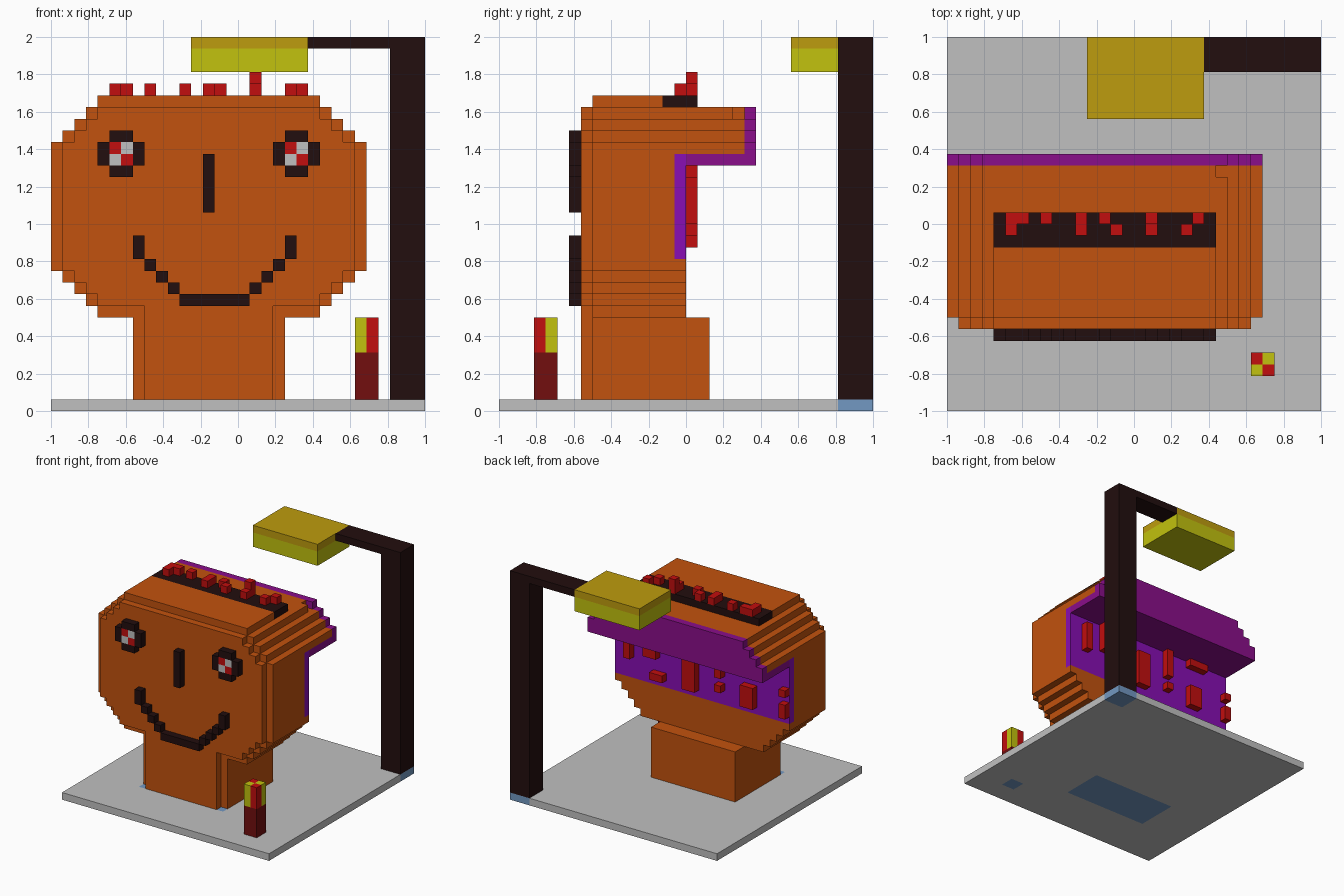
import bpy
import bmesh

cube = bpy.data.objects.get("Cube")
if cube:
    bpy.data.objects.remove(cube, do_unlink=True)

CELL = 1 / 16  # one block of the 32-block grid


def material(name, rgb):
    lin = [((c / 255 + 0.055) / 1.055) ** 2.4 if c > 10 else c / 255 / 12.92 for c in rgb]
    m = bpy.data.materials.new(name)
    m.use_nodes = True
    m.diffuse_color = (*lin, 1)
    bsdf = next(n for n in m.node_tree.nodes if n.type == 'BSDF_PRINCIPLED')
    bsdf.inputs["Base Color"].default_value = (*lin, 1)
    return m


orange = material("orange", (194, 82, 14))
black = material("near_black", (34, 14, 14))
red = material("red", (194, 14, 14))
dark_red = material("dark_red", (114, 14, 14))
grey = material("light_grey", (192, 192, 192))
blue = material("steel_blue", (114, 152, 194))
yellow = material("yellow", (194, 194, 14))
gold = material("gold", (190, 156, 14))
violet = material("violet", (136, 14, 180))
purple = material("purple", (138, 14, 138))


def place(co):
    x, y, z = co
    return (x * CELL - 1, y * CELL - 1, z * CELL)


def finish(name, bm, mat):
    bmesh.ops.recalc_face_normals(bm, faces=bm.faces)
    mesh = bpy.data.meshes.new(name)
    bm.to_mesh(mesh)
    bm.free()
    mesh.materials.append(mat)
    obj = bpy.data.objects.new(name, mesh)
    bpy.context.collection.objects.link(obj)
    return obj


def prism(bm, outline, y0, y1):
    """Extrude an x-z outline from y0 to y1."""
    face = bm.faces.new([bm.verts.new(place((x, y0, z))) for x, z in outline])
    out = bmesh.ops.extrude_face_region(bm, geom=[face])
    for v in out["geom"]:
        if isinstance(v, bmesh.types.BMVert):
            v.co.y += (y1 - y0) * CELL


def blocks(name, mat, *boxes):
    """Boxes as (x range, y range, z range), joined in one object."""
    bm = bmesh.new()
    for (x0, x1), (y0, y1), (z0, z1) in boxes:
        prism(bm, [(x0, z0), (x1, z0), (x1, z1), (x0, z1)], y0, y1)
    return finish(name, bm, mat)


def head_slice(name, mat, ys, zs, inset=0):
    """Slice of the head, whose sides step in above and below the middle."""
    left, right = [], []
    for z in range(*zs):
        step = max(0, 12 - z, z - 22) + inset
        for side, x in ((left, step), (right, 27 - step)):
            if side and side[-1][0] == x:
                side[-1] = (x, z + 1)
            else:
                side += [(x, z), (x, z + 1)]
    bm = bmesh.new()
    prism(bm, right + left[::-1], *ys)
    return finish(name, bm, mat)


# Base plate with coloured footings let into it
blocks("base_plate", grey, ((0, 32), (0, 3), (0, 1)),
       ((0, 26), (3, 5), (0, 1)), ((28, 32), (3, 5), (0, 1)),
       ((0, 32), (5, 7), (0, 1)),
       ((0, 7), (7, 13), (0, 1)), ((20, 32), (7, 13), (0, 1)),
       ((0, 32), (13, 29), (0, 1)), ((0, 29), (29, 32), (0, 1)))
blocks("footings", blue, ((26, 28), (3, 5), (0, 1)),
       ((7, 20), (7, 13), (0, 1)), ((29, 32), (29, 32), (0, 1)))

# Neck and head
blocks("neck", orange, ((7, 20), (8, 18), (1, 8)), ((8, 19), (7, 8), (1, 9)))
head_slice("face_layer", orange, (7, 8), (9, 26), inset=1)
head_slice("head_front", orange, (8, 14), (8, 27))
head_slice("head_middle", orange, (14, 15), (8, 26))
head_slice("head_lower_back", orange, (15, 16), (8, 13))
head_slice("head_upper_back", orange, (15, 20), (22, 26))
head_slice("head_back_rim", orange, (20, 21), (22, 25))
blocks("head_back_rim_top", orange, ((3, 23), (20, 21), (25, 26)))

# Recessed back wall and the overhang lining
head_slice("back_wall", violet, (15, 16), (13, 22))
head_slice("overhang_underside", purple, (16, 21), (21, 22))
head_slice("overhang_back", purple, (21, 22), (21, 26))

# Slot on top with small blocks
blocks("top_slot", black, ((4, 23), (14, 17), (26, 27)))
top_back = [(5, 7), (8, 9), (11, 12), (13, 14), (17, 18), (21, 22)]
top_front = [(5, 6), (11, 12), (14, 15), (17, 18), (20, 21)]
blocks("top_studs", red,
       *[(x, (16, 17), (27, 29 if x[0] == 17 else 28)) for x in top_back],
       *[(x, (15, 16), (27, 28)) for x in top_front])

# Blocks on the back wall: x range, z range
back = [((24, 25), (16, 20)), ((20, 22), (17, 21)), ((19, 21), (14, 15)),
        ((14, 16), (14, 19)), ((10, 11), (17, 21)), ((10, 11), (15, 16)),
        ((5, 7), (14, 17)), ((4, 7), (20, 21)), ((0, 1), (17, 18)), ((0, 1), (14, 16))]
blocks("back_studs", red, *[(x, (16, 17), z) for x, z in back])

# Eyes
DEPTH = (6, 7)
for side, x in (("right", 4), ("left", 19)):
    a, b, c = (x + 1, x + 2), (x + 2, x + 3), (x + 1, x + 3)
    blocks(side + "_eye_rim", black, (c, DEPTH, (20, 21)), (c, DEPTH, (23, 24)),
           ((x, x + 1), DEPTH, (21, 23)), ((x + 3, x + 4), DEPTH, (21, 23)))
    blocks(side + "_eye_red", red, (a, DEPTH, (22, 23)), (b, DEPTH, (21, 22)))
    blocks(side + "_eye_white", grey, (a, DEPTH, (21, 22)), (b, DEPTH, (22, 23)))

# Nose and stepped smile
blocks("nose", black, ((13, 14), DEPTH, (17, 22)))
smile = [((11, 17), DEPTH, (9, 10))]
for i in range(4):
    z = (10 + i, 15 if i == 3 else 11 + i)
    smile += [((10 - i, 11 - i), DEPTH, z), ((17 + i, 18 + i), DEPTH, z)]
blocks("smile", black, *smile)

# Lamp post, arm and lamp
blocks("lamp_post", black, ((29, 32), (29, 32), (1, 32)))
blocks("lamp_arm", black, ((22, 29), (29, 32), (31, 32)))
blocks("lamp_cover", gold, ((12, 22), (25, 32), (31, 32)))
blocks("lamp_light", yellow, ((12, 22), (25, 32), (29, 31)))

# Short post with a chequered tip
blocks("short_post", dark_red, ((26, 28), (3, 5), (1, 5)))
blocks("short_post_tip_red", red, ((26, 27), (4, 5), (5, 8)), ((27, 28), (3, 4), (5, 8)))
blocks("short_post_tip_yellow", yellow, ((26, 27), (3, 4), (5, 8)), ((27, 28), (4, 5), (5, 8)))
